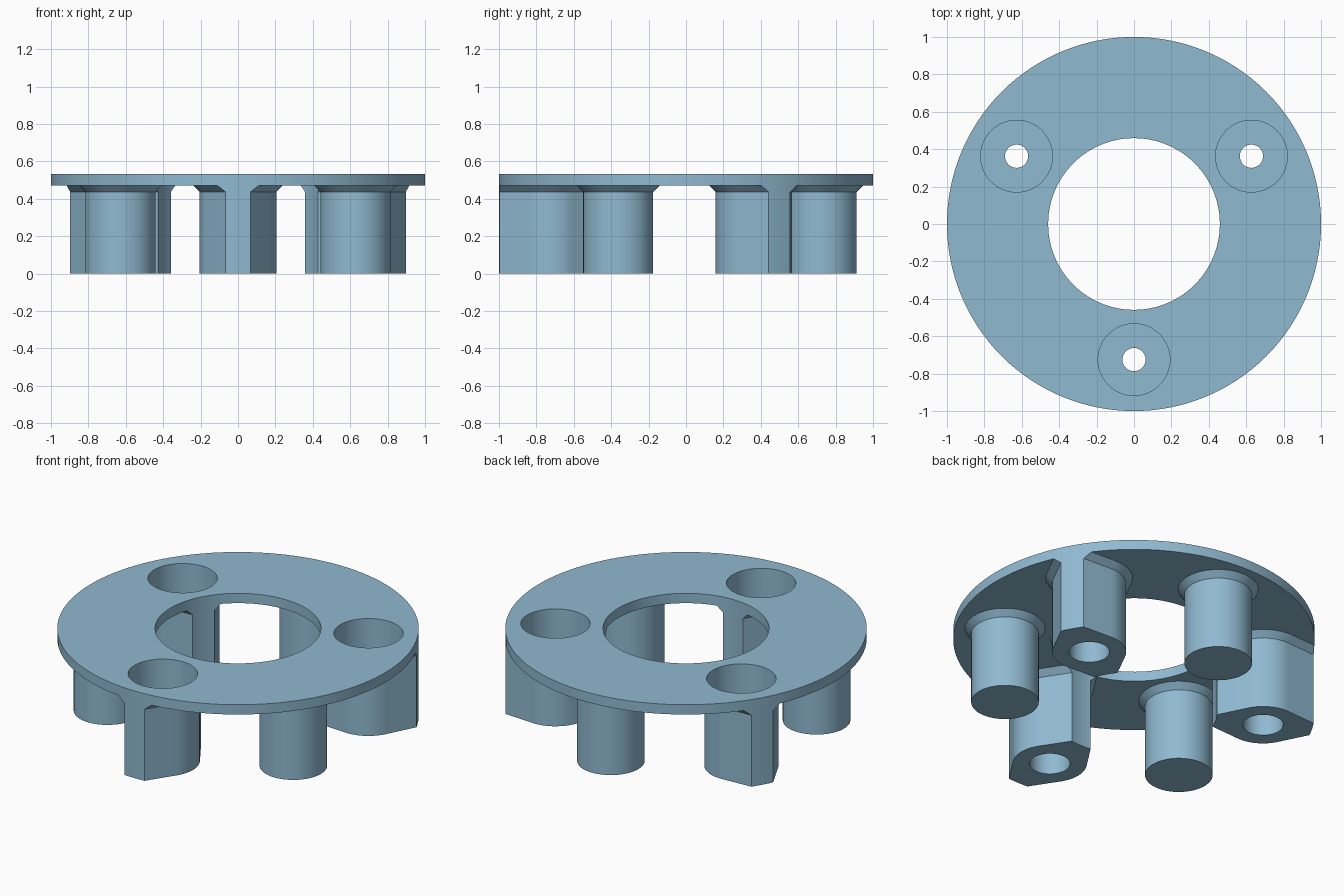
import bpy, bmesh, math
from mathutils import Matrix

if "Cube" in bpy.data.objects:
    bpy.data.objects.remove(bpy.data.objects["Cube"])

MID_R = 0.725          # radius on which posts and pegs sit
Z_LOW, Z_TOP, FLARE = 0.472, 0.532, 0.035

blue = bpy.data.materials.new("steel_blue")
blue.diffuse_color = (0.28, 0.49, 0.64, 1)
blue.use_nodes = True
blue.node_tree.nodes["Principled BSDF"].inputs["Base Color"].default_value = blue.diffuse_color


def stack(name, layers, angle=0.0, offset=0.0):
    """Solid from equal-length outlines [(z, [(x, y), ...]), ...] placed on the ring."""
    bm = bmesh.new()
    rings = [[bm.verts.new((x, y, z)) for x, y in pts] for z, pts in layers]
    n = len(rings[0])
    for a, b in zip(rings, rings[1:]):
        for i in range(n):
            j = (i + 1) % n
            bm.faces.new((a[i], a[j], b[j], b[i]))
    bm.faces.new(rings[0][::-1])
    bm.faces.new(rings[-1])
    bmesh.ops.recalc_face_normals(bm, faces=bm.faces)
    bm.transform(Matrix.Rotation(angle, 4, 'Z') @ Matrix.Translation((offset, 0, 0)))
    me = bpy.data.meshes.new(name)
    bm.to_mesh(me)
    bm.free()
    me.materials.append(blue)
    ob = bpy.data.objects.new(name, me)
    bpy.context.collection.objects.link(ob)
    return ob


def circle(r, n=64):
    return [(r * math.cos(2 * math.pi * i / n), r * math.sin(2 * math.pi * i / n)) for i in range(n)]


def lens(r, n=16):
    """Round boss with tangent sides running to a point at each radial end."""
    t = math.radians(56.8)
    arc = [t + (math.pi - 2 * t) * i / n for i in range(n + 1)]
    half = [(r / math.cos(t), 0)] + [(r * math.cos(a), r * math.sin(a)) for a in arc]
    return half + [(-x, -y) for x, y in half]


def boolean(target, tool, op):
    mod = target.modifiers.new(op.lower(), 'BOOLEAN')
    mod.operation, mod.solver, mod.object = op, 'EXACT', tool
    bpy.context.view_layer.objects.active = target
    bpy.ops.object.modifier_apply(modifier=mod.name)
    bpy.data.objects.remove(tool)


# Oversized plate, trimmed to its round outline at the end
body = stack("mounting_ring", [(Z_LOW, circle(1.2, 128)), (Z_TOP, circle(1.2, 128))])

for k in range(3):
    post_a = math.radians(-90 + 120 * k)
    peg_a = post_a + math.pi / 3
    # Flared screw post and flared round peg
    for name, shape, r, a in (("screw_post", lens, 0.205, post_a), ("round_peg", circle, 0.187, peg_a)):
        part = stack(name, [(0, shape(r)), (Z_LOW - FLARE, shape(r)), (Z_LOW, shape(r + FLARE)),
                            (Z_LOW + 0.03, shape(r + FLARE))], a, MID_R)
        boolean(body, part, 'UNION')

for k in range(3):
    # Stepped hole: lower pocket, narrow passage, wide screw-head recess
    a = math.radians(-90 + 120 * k)
    steps = [(-0.1, 0.112), (0.19, 0.112), (0.19, 0.062), (0.27, 0.062), (0.27, 0.192), (0.7, 0.192)]
    boolean(body, stack("bore", [(z, circle(r)) for z, r in steps], a, MID_R), 'DIFFERENCE')

# Trim to the outer rim and open the centre
boolean(body, stack("rim", [(-0.2, circle(1.0, 128)), (0.8, circle(1.0, 128))]), 'INTERSECT')
boolean(body, stack("centre", [(-0.3, circle(0.459, 96)), (0.9, circle(0.459, 96))]), 'DIFFERENCE')

body.data.materials.clear()
body.data.materials.append(blue)
for p in body.data.polygons:
    p.material_index = 0
bpy.ops.object.select_all(action='DESELECT')
body.select_set(True)
bpy.context.view_layer.objects.active = body
bpy.ops.object.shade_smooth_by_angle(angle=math.radians(25))
